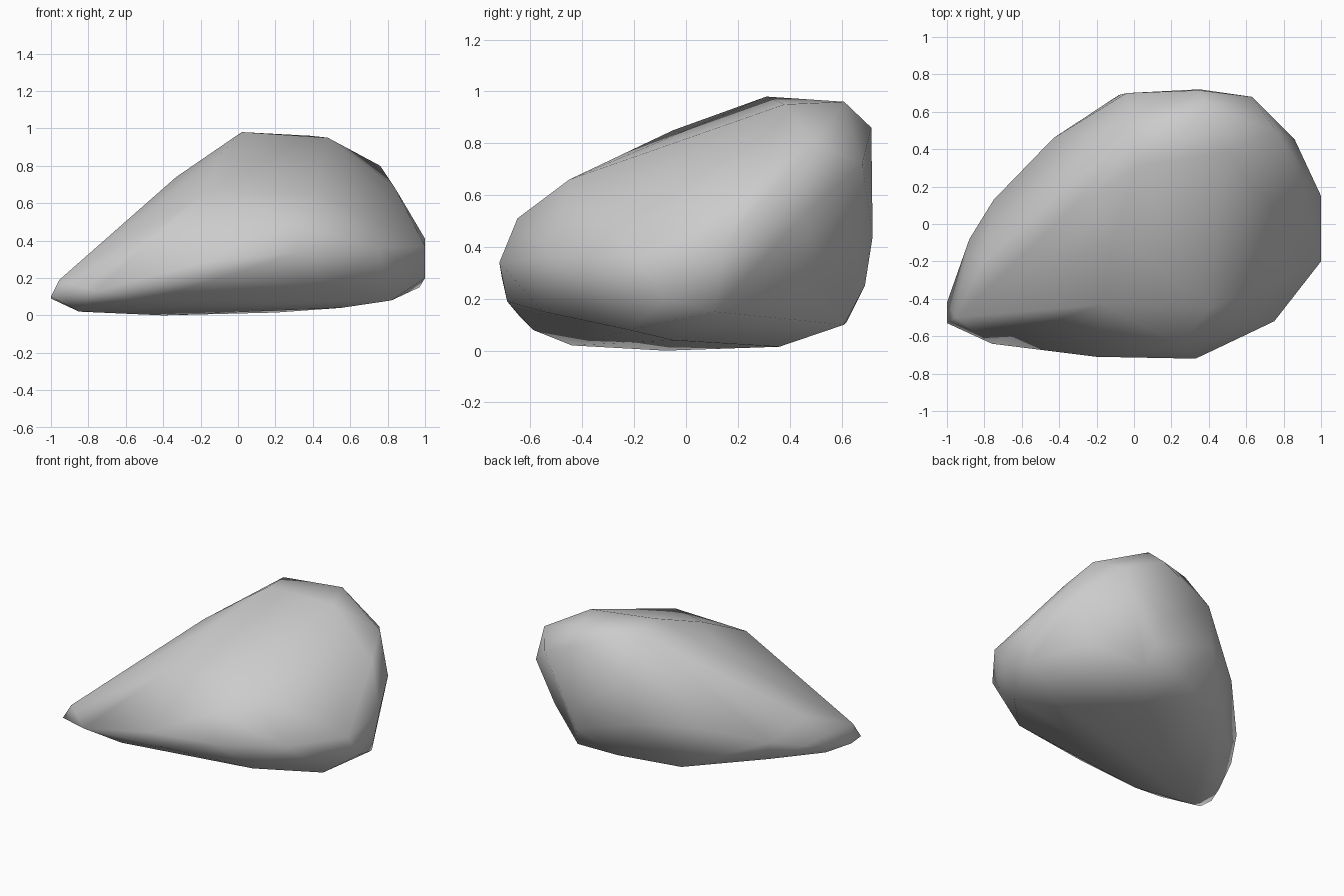
import bpy, bmesh

# Boulder: hull around a few key points taken layer by layer
underside = [(-.85, -.44, .02), (-.4, -.08, 0), (.2, .36, .015), (.55, -.05, .04),
             (.82, -.22, .08), (-.5, -.59, .08), (.5, -.55, .15), (.42, .61, .1),
             (.1, .62, .11), (-.3, .48, .08), (-.7, .08, .09), (-.92, -.25, .07),
             (.72, .44, .24)]
girdle = [(-1, -.53, .1), (-1, -.42, .09), (-.955, -.5, .19), (-.88, -.08, .17),
          (-.75, .13, .24), (-.43, .46, .38), (-.08, .69, .4), (.38, .69, .25),
          (.35, .72, .44), (.63, .68, .72), (.86, .45, .52), (1, .15, .41),
          (1, -.2, .37), (1, -.08, .2), (.97, .11, .15), (.75, -.52, .36),
          (.33, -.72, .34), (-.12, -.69, .19), (-.2, -.71, .28), (-.76, -.64, .13)]
crown = [(-.8, -.2, .31), (-.33, .08, .74), (-.22, .25, .79), (.25, -.65, .51),
         (-.17, -.43, .66), (.4, -.45, .66), (-.1, -.05, .85), (.02, .31, .98),
         (.48, .38, .95), (.39, .61, .96), (.76, .5, .8), (.84, .3, .68),
         (0, .51, .965), (.35, .715, .86), (-.04, .7, .68)]

bm = bmesh.new()
for p in underside + girdle + crown:
    bm.verts.new(p)
bmesh.ops.convex_hull(bm, input=bm.verts)
bmesh.ops.delete(bm, geom=[v for v in bm.verts if not v.link_faces], context='VERTS')
bmesh.ops.recalc_face_normals(bm, faces=bm.faces)
for f in bm.faces:
    f.smooth = True

mesh = bpy.data.meshes.new("boulder")
bm.to_mesh(mesh)
bm.free()
bpy.context.collection.objects.link(bpy.data.objects.new("boulder", mesh))
